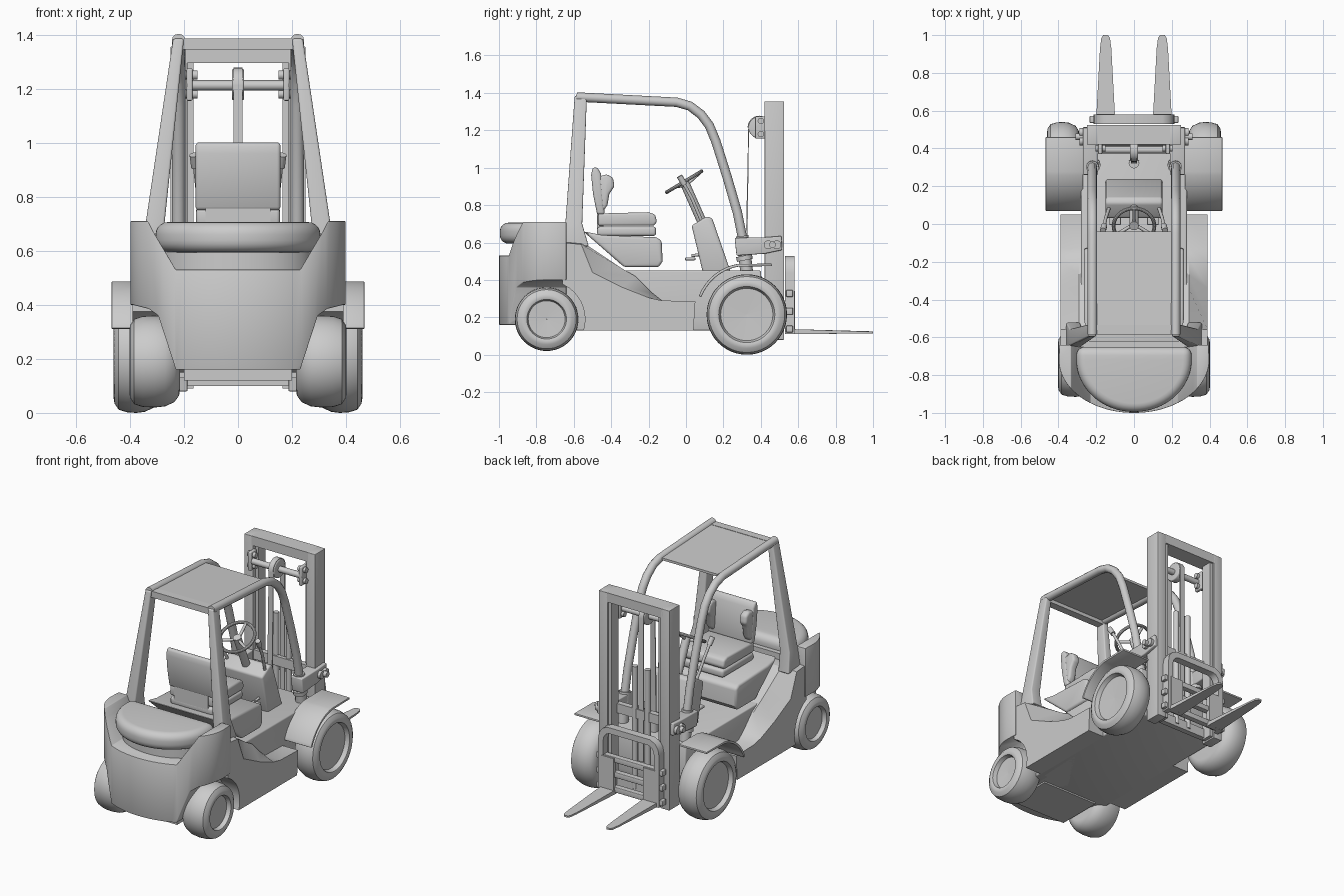
import bpy, bmesh, math
from mathutils import Vector

if "Cube" in bpy.data.objects:
    bpy.data.objects.remove(bpy.data.objects["Cube"])

cutters = []

def add_mods(o, bevel=0, mirror=False, seg=3):
    if bevel:
        b = o.modifiers.new("bevel", 'BEVEL')
        b.width, b.segments, b.limit_method = bevel, seg, 'ANGLE'
        b.angle_limit = math.radians(35)
    if mirror:
        o.modifiers.new("mirror", 'MIRROR')
    return o

def loft(name, rings, bevel=0, mirror=False, seg=3, caps=True, closed=False):
    """Skin a list of equal-length point rings."""
    bm = bmesh.new()
    vs = [[bm.verts.new(p) for p in r] for r in rings]
    pairs = list(zip(vs, vs[1:])) + ([(vs[-1], vs[0])] if closed else [])
    for a, b in pairs:
        for i in range(len(a)):
            j = (i + 1) % len(a)
            bm.faces.new((a[i], a[j], b[j], b[i]))
    if caps:
        bm.faces.new(vs[0])
        bm.faces.new(vs[-1])
    bmesh.ops.recalc_face_normals(bm, faces=bm.faces)
    me = bpy.data.meshes.new(name)
    bm.to_mesh(me)
    bm.free()
    o = bpy.data.objects.new(name, me)
    bpy.context.collection.objects.link(o)
    return add_mods(o, bevel, mirror, seg)

def prism(name, pts, axis, a, b, **kw):
    """Extrude a 2D profile along x (y,z), y (x,z) or z (x,y)."""
    f = {'x': lambda p, t: (t, p[0], p[1]), 'y': lambda p, t: (p[0], t, p[1]),
         'z': lambda p, t: (p[0], p[1], t)}[axis]
    return loft(name, [[f(p, t) for p in pts] for t in (a, b)], **kw)

def box(name, x, y, z, **kw):
    return prism(name, [(x[0], y[0]), (x[1], y[0]), (x[1], y[1]), (x[0], y[1])], 'z', *z, **kw)

def tube(name, paths, r, both=False):
    cu = bpy.data.curves.new(name, 'CURVE')
    cu.dimensions, cu.bevel_depth, cu.bevel_resolution, cu.use_fill_caps = '3D', r, 4, True
    if both:
        paths = paths + [[(-x, y, z) for x, y, z in p] for p in paths]
    for p in paths:
        s = cu.splines.new('POLY')
        s.points.add(len(p) - 1)
        for q, c in zip(s.points, p):
            q.co = (*c, 1)
    o = bpy.data.objects.new(name, cu)
    bpy.context.collection.objects.link(o)
    return o

def arc(cy, cz, r, a0, a1, n):
    return [(cy + r * math.cos(math.radians(a0 + (a1 - a0) * i / n)),
             cz + r * math.sin(math.radians(a0 + (a1 - a0) * i / n))) for i in range(n + 1)]

def wheel(name, y, z, R, rim, xi, xo):
    """Lathe a tyre with a dished rim around the x axis."""
    prof = [(0.001, xo - .035), (rim * .93, xo - .03), (rim, xo - .004), (rim + .012, xo), (R - .035, xo - .003),
            (R - .012, xo - .018), (R - .002, xo - .05), (R, (xi + xo) / 2), (R - .004, xi + .055),
            (R - .02, xi + .02), (R - .045, xi + .003), (rim, xi), (0.001, xi + .01)]
    rings = [[(x, y + r * math.cos(k * math.tau / 48), z + r * math.sin(k * math.tau / 48))
              for r, x in prof] for k in range(48)]
    loft(name, rings, mirror=True, caps=False, closed=True)

def cut(target, cutter):
    m = target.modifiers.new("cut", 'BOOLEAN')
    m.operation, m.object = 'DIFFERENCE', cutter
    cutter.hide_render = True
    if cutter not in cutters:
        cutters.append(cutter)

# wheels and axles
wheel("front_wheel", .325, .215, .215, .15, .29, .46)
wheel("rear_wheel", -.745, .19, .17, .106, .215, .402)
tube("axles", [[(-.35, .325, .215), (.35, .325, .215)], [(-.3, -.745, .19), (.3, -.745, .19)]], .04)

# chassis with side panels and steps
prism("chassis", [(-.65, .13), (.4, .13), (.42, .2), (.4, .45), (-.34, .45), (-.55, .6), (-.65, .6)], 'x', -.28, .28, bevel=.008)
outer = [(-.66, .13), (.04, .13), (.05, .285), (-.13, .29), (-.2, .305), (-.34, .36), (-.5, .44), (-.56, .59), (-.66, .6)]
inner = [(-.66, .13), (.04, .13), (.05, .285), (-.13, .29), (-.18, .33), (-.27, .42), (-.34, .46), (-.55, .6), (-.66, .6)]
panels = loft("side_panels", [[(x, *p) for p in pr] for x, pr in
                              ((-.39, outer), (-.29, inner), (.29, inner), (.39, outer))])
for s in (-1, 1):
    cut(panels, prism("arch_cutter", arc(-.745, .19, .205, 0, 360, 40)[:-1], 'x', s * .22, s * .6))

# counterweight with curved rear, wheel clearance and top recess
plan = [(-.395, -.64)] + arc(0, -.72, 1, 180, 360, 40) + [(.395, -.64)]
plan = [(x * .398, -.72 + (y + .72) * .28) if abs(y + .64) > 1e-6 else (x, y) for x, y in plan]
weight = prism("counterweight", plan, 'z', .16, .71)
cut(weight, prism("recess_cutter", [(-.36, .76), (-.31, .665), (-.23, .53), (.23, .53), (.31, .665), (.36, .76)], 'y', -1.2, -.5))
for s in (-1, 1):
    cut(weight, prism("clearance_cutter", [(s * x, z) for x, z in
        [(.22, .1), (.23, .16), (.295, .36), (.33, .385), (.39, .4), (.6, .4), (.6, .1)]], 'y', -1.2, -.5))
add_mods(weight, .006, seg=2)
box("rear_frame", (-.2, .2), (-.9, -.6), (.12, .2))

# engine hood and padded rear cover
hood = [(-.28, -.62)] + [(.28 * x, -.72 + .2 * y) for x, y in arc(0, 0, 1, 180, 360, 24)] + [(.28, -.62)]
prism("rear_hood", hood, 'z', .5, .64)
pad = [(-.305, -.65)] + [(.305 * x, -.72 + .275 * y) for x, y in arc(0, 0, 1, 180, 360, 32)] + [(.305, -.65)]
prism("rear_cover", pad, 'z', .594, .706, bevel=.045, seg=5)
prism("seat_base", [(-.55, .66), (-.33, .468), (-.145, .468), (-.125, .5), (-.13, .61), (-.16, .628), (-.45, .64)],
      'x', -.265, .265, bevel=.015)

# seat
box("seat_pan", (-.15, .15), (-.475, -.16), (.635, .685), bevel=.015)
prism("seat_cushion", [(-.47, .69), (-.17, .69), (-.155, .71), (-.165, .75), (-.2, .762), (-.47, .755)], 'x', -.155, .155, bevel=.016)
prism("seat_back", [(-.475, .75), (-.497, .86), (-.507, .96), (-.5, 1.0), (-.475, 1.002), (-.455, .97), (-.435, .75)],
      'x', -.157, .157, bevel=.014)
prism("seat_bolster", [(-.48, .95), (-.42, .965), (-.39, .945), (-.382, .9), (-.41, .86), (-.42, .8), (-.45, .755)],
      'x', .105, .155, bevel=.014, mirror=True)
box("seat_bracket", (-.12, .12), (-.475, -.44), (.66, .77))

# dashboard, steering column and wheel
prism("dashboard", [(.09, .44), (.24, .44), (.14, .73), (.11, .74), (.03, .69)], 'x', -.15, .15, bevel=.012)
hub = Vector((0, -.01, .925))
tube("steering_column", [[tuple(hub), (0, .09, .7)]], .025)
bpy.ops.mesh.primitive_torus_add(location=hub, rotation=(math.radians(31), 0, 0), major_radius=.108,
                                 minor_radius=.01, major_segments=40, minor_segments=10)
bpy.context.object.name = "steering_wheel"
spokes = []
for a in (90, 210, 330):
    c, s = .105 * math.cos(math.radians(a)), .105 * math.sin(math.radians(a))
    spokes.append([tuple(hub - Vector((0, -.01, .018))), (c, hub.y + s * .857, hub.z + s * .515)])
tube("steering_spokes", spokes, .009)
tube("control_levers", [[(.13, .09, .7), (.15, .03, .84), (.16, -.02, .93)]], .009, both=True)
tube("lever_knobs", [[(.158, -.008, .91), (.164, -.035, .955)]], .016, both=True)
tube("pedal_arms", [[(.1, .12, .54), (.1, .03, .53)]], .008, both=True)
box("pedal", (.07, .13), (-.005, .05), (.505, .52), bevel=.004, mirror=True)

# overhead guard
def rect(x0, x1, y0, y1, z):
    return [(x0, y0, z), (x1, y0, z), (x1, y1, z), (x0, y1, z)]
loft("rear_pillar", [rect(.285, .36, -.655, -.52, .58), rect(.272, .342, -.645, -.555, .7),
                     rect(.2, .24, -.595, -.53, 1.385)], bevel=.008, mirror=True)
guard = [(-.585, 1.378), (-.05, 1.35), (.02, 1.33), (.08, 1.285), (.125, 1.225), (.16, 1.14), (.22, .95), (.275, .76), (.315, .56)]
tube("guard_rail", [[(.22, y, z) for y, z in guard]], .025, both=True)
tube("guard_sleeve", [[(.22, .3, .635), (.22, .325, .44)]], .034, both=True)
tube("guard_collar", [[(.22, .31, .53), (.22, .315, .505)]], .043, both=True)
prism("roof_plate", [(-.58, 1.385), (-.58, 1.37), (-.04, 1.345), (-.04, 1.36)], 'x', -.21, .21)
box("roof_rear_beam", (-.21, .21), (-.585, -.535), (1.345, 1.385))

# front fenders
fender = arc(.325, .215, .275, 159, 100, 14) + [(.46, .487), (.46, .474)] + arc(.325, .215, .26, 100, 159, 14)
prism("front_fender", fender, 'x', .27, .468, bevel=.004, mirror=True, seg=2)

# mast
box("mast_rail", (.187, .25), (.42, .525), (.08, 1.355), bevel=.003, mirror=True)
box("inner_rail", (.165, .19), (.445, .515), (.09, 1.295), mirror=True)
box("mast_top_beam", (-.2, .2), (.42, .525), (1.295, 1.355))
for i, z in enumerate((.1, .57)):
    box("mast_crossbar", (-.2, .2), (.425, .46), (z, z + .06))
tube("lift_rod", [[(-.19, .392, 1.212), (.19, .392, 1.212)]], .019)
prism("chain_wheel", arc(.392, 1.215, .058, 0, 360, 32)[:-1], 'x', -.022, .022, bevel=.006)
box("rod_bracket", (.168, .19), (.37, .43), (1.155, 1.275), bevel=.006, mirror=True)
tube("rod_bolts", [[(.15, .4, z), (.205, .4, z)] for z in (1.18, 1.25)], .017, both=True)
chain = [(.318, .5), (.333, 1.215)] + arc(.392, 1.215, .063, 180, 0, 12) + [(.455, .3), (.447, .3)]
chain += arc(.392, 1.215, .055, 0, 180, 12) + [(.327, .5)]
prism("lift_chain", chain, 'x', -.017, .017)
tube("lift_cylinder", [[(.045 * s, .45, .12), (.045 * s, .45, .9)] for s in (-1, 1)], .018)
tube("chain_anchor", [[(0, .325, .42), (0, .322, .56)]], .028)

# mast tilt brackets
prism("tilt_bracket", [(.26, .625), (.42, .628), (.51, .635), (.515, .56), (.42, .54), (.27, .53)], 'x', .19, .27,
      bevel=.006, mirror=True)
tube("tilt_bolts", [[(.25, y, .588), (.288, y, .588)] for y in (.44, .485)], .024, both=True)
tube("tilt_pin", [[(.27, .462, .588), (.31, .462, .588)]], .018, both=True)

# carriage and forks
path = [(.215, .11), (.215, .44), (.208, .48), (.185, .512), (.15, .528), (.0, .528)]
off = [(.18, .11), (.18, .435), (.174, .462), (.16, .48), (.14, .49), (.0, .49)]
prism("carriage_frame", path + off[::-1], 'y', .53, .58, mirror=True)
for z in (.12, .215, .31):
    box("carriage_bar", (-.235, .235), (.535, .572), (z, z + .035), bevel=.004)
box("fork_shank", (.105, .195), (.555, .583), (.11, .34), mirror=True)
fork = [(.1, .56), (.2, .56), (.18, .93), (.173, .985), (.163, 1.0), (.137, 1.0), (.127, .985), (.12, .93)]
blade = loft("fork", [[(x, y, .11 + .004 * (y > .9)) for x, y in fork],
                      [(x, y, .137 - .012 * (y > .9)) for x, y in fork]], mirror=True)

# finish: apply modifiers, drop cutters, smooth shading
bpy.ops.object.select_all(action='DESELECT')
keep = [o for o in bpy.context.scene.objects if o not in cutters]
for o in keep:
    o.select_set(True)
bpy.context.view_layer.objects.active = keep[0]
bpy.ops.object.convert(target='MESH')
bpy.ops.object.shade_smooth_by_angle(angle=math.radians(32))
for c in cutters:
    bpy.data.objects.remove(c)
